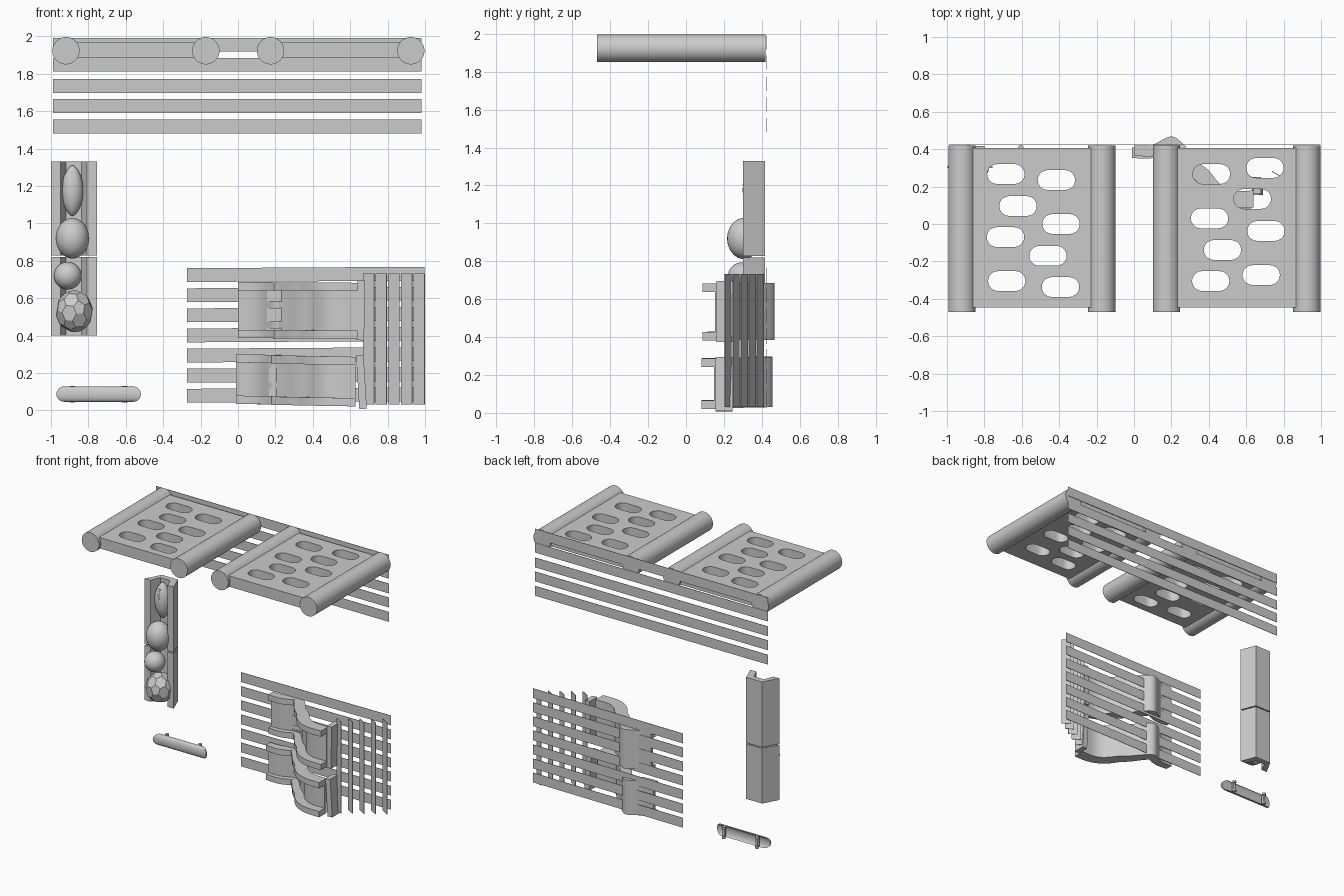
import bpy, bmesh, math
from mathutils import Matrix, Vector

cube = bpy.data.objects.get("Cube")
if cube:
    bpy.data.objects.remove(cube, do_unlink=True)

grey = bpy.data.materials.new("plain_grey")
grey.use_nodes = True
colour = (0.6, 0.6, 0.6, 1)
grey.diffuse_color = colour
grey.node_tree.nodes["Principled BSDF"].inputs["Base Color"].default_value = colour
made = []


def add_mesh(name, mesh):
    mesh.materials.clear()
    mesh.materials.append(grey)
    ob = bpy.data.objects.new(name, mesh)
    bpy.context.collection.objects.link(ob)
    made.append(ob)
    return ob


def from_bmesh(name, bm):
    bmesh.ops.recalc_face_normals(bm, faces=bm.faces)
    mesh = bpy.data.meshes.new(name)
    bm.to_mesh(mesh)
    bm.free()
    return add_mesh(name, mesh)


def box(name, lo, hi, turn=None):
    lo, hi = Vector(lo), Vector(hi)
    size = hi - lo
    bm = bmesh.new()
    bmesh.ops.create_cube(bm, size=1)
    m = Matrix.Translation((lo + hi) / 2)
    if turn:
        m = m @ turn
    bm.transform(m @ Matrix.Diagonal((*size, 1)))
    return from_bmesh(name, bm)


def cylinder_y(name, x, z, r, y0, y1, sides=48):
    bm = bmesh.new()
    bmesh.ops.create_cone(bm, cap_ends=True, segments=sides, radius1=r, radius2=r, depth=y1 - y0)
    bm.transform(Matrix.Translation((x, (y0 + y1) / 2, z)) @ Matrix.Rotation(math.pi / 2, 4, 'X'))
    return from_bmesh(name, bm)


def stadium(cx, cy, half, r, n=10):
    pts = []
    for side, start in ((1, -90), (-1, 90)):
        for i in range(n + 1):
            a = math.radians(start + 180 * i / n)
            pts.append((cx + side * (half - r) + r * math.cos(a), cy + r * math.sin(a)))
    return pts


def prism(name, loops, depth, matrix):
    """Filled outline with holes, given thickness, then placed."""
    cu = bpy.data.curves.new(name, 'CURVE')
    cu.dimensions, cu.fill_mode, cu.extrude = '2D', 'BOTH', depth / 2
    for loop in loops:
        sp = cu.splines.new('POLY')
        sp.points.add(len(loop) - 1)
        for p, (x, y) in zip(sp.points, loop):
            p.co = (x, y, 0, 1)
        sp.use_cyclic_u = True
    tmp = bpy.data.objects.new(name + "_outline", cu)
    bpy.context.collection.objects.link(tmp)
    dg = bpy.context.evaluated_depsgraph_get()
    mesh = bpy.data.meshes.new_from_object(tmp.evaluated_get(dg))
    bpy.data.objects.remove(tmp, do_unlink=True)
    bm = bmesh.new()
    bm.from_mesh(mesh)
    bmesh.ops.remove_doubles(bm, verts=bm.verts, dist=1e-5)
    bm.transform(matrix)
    return from_bmesh(name, bm)


# Roof panels with slots, and a roller on each side
slots = {
    "left": [(-.685, .267), (-.415, .235), (-.62, .096), (-.39, 0), (-.687, -.07),
             (-.46, -.17), (-.68, -.305), (-.393, -.337)],
    "right": [(.414, .267), (.70, .30), (.633, .134), (.404, .03), (.706, -.037),
              (.473, -.139), (.41, -.305), (.68, -.273)]}
for side, x0, x1 in (("left", -.92, -.172), ("right", .174, .924)):
    edge = [(x0, -.447), (x1, -.447), (x1, .406), (x0, .406)]
    holes = [stadium(x, y, .1, .053) for x, y in slots[side]]
    prism(f"roof_panel_{side}", [edge] + holes, .083, Matrix.Translation((0, 0, 1.925)))
    for end, x in (("outer", x0), ("inner", x1)):
        cylinder_y(f"roof_roller_{side}_{end}", x, 1.923, .073, -.47, .42)

# Upper and lower wall slats
for i, z in enumerate((1.955, 1.848, 1.735, 1.628, 1.518)):
    box(f"upper_slat_{i}", (-.99, .423, z - .037), (.98, .426, z + .037))
tilt = Matrix.Rotation(-.006, 4, 'Y')
for i in range(7):
    z = .727 - .1075 * i
    box(f"lower_slat_{i}", (-.272, .423, z - .037), (.998, .426, z + .037), tilt)

# Staggered upright louvres
for i in range(5):
    x, y = .699 + .0675 * i, .222 + .0425 * i
    box(f"louvre_{i}", (x - .034, y - .002, .032), (x + .034, y + .002, .732),
        Matrix.Rotation(-.53, 4, 'Z'))


def smooth_path(pts, steps=6):
    pts = [Vector(p) for p in pts]
    ext = [2 * pts[0] - pts[1]] + pts + [2 * pts[-1] - pts[-2]]
    out = []
    for a, b, c, d in zip(ext, ext[1:], ext[2:], ext[3:]):
        for s in range(steps):
            t = s / steps
            out.append(.5 * (2 * b + (c - a) * t + (2 * a - 5 * b + 4 * c - d) * t * t
                             + (3 * b - a - 3 * c + d) * t ** 3))
    return out + [pts[-1]]


def slide(name, pts, z0, z1, slope):
    """Wavy channel, open to the front, with a raised rail on each edge."""
    path = smooth_path(pts)
    rail = .044
    bm = bmesh.new()
    rings = []
    for i, p in enumerate(path):
        t = (path[min(i + 1, len(path) - 1)] - path[max(i - 1, 0)]).normalized()
        front = Vector((t.y, -t.x))
        f = i / (len(path) - 1)
        deep, web = .055 + .035 * min(1, f * 1.5), .025
        sec = [(0, z0), (deep, z0), (deep, z0 + rail), (web, z0 + rail),
               (web, z1 - rail), (deep, z1 - rail), (deep, z1), (0, z1)]
        ring = []
        for d, z in sec:
            q = p + front * d
            ring.append(bm.verts.new((q.x, q.y, z + slope * p.x)))
        rings.append(ring)
    for a, b in zip(rings, rings[1:]):
        for j in range(len(a)):
            k = (j + 1) % len(a)
            bm.faces.new((a[j], a[k], b[k], b[j]))
    bm.faces.new(rings[0])
    bm.faces.new(rings[-1])
    from_bmesh(name, bm)


wave = [(0, .42), (.1, .425), (.2, .468), (.27, .42), (.34, .335), (.4, .285),
        (.46, .215), (.53, .18), (.64, .178)]
slide("upper_slide", wave, .387, .686, -.006)
slide("lower_slide", [(x - .012, y - (.012 if x < .3 else .005)) for x, y in wave], .035, .3, -.022)
box("upper_slide_end", (.637, .16, .375), (.677, .25, .695), Matrix.Rotation(.02, 4, 'Y'))
box("lower_slide_end", (.64, .155, .008), (.68, .245, .295), Matrix.Rotation(-.06, 4, 'Y'))

# Two stacked lengths of ball rack
rack = [(-1, .3), (-.95, .3), (-.92, .375), (-.838, .375), (-.806, .3), (-.755, .3),
        (-.8, .417), (-.935, .417)]
for name, z0, z1 in (("lower_rack", .4, .821), ("upper_rack", .829, 1.33)):
    prism(name, [rack], z1 - z0, Matrix.Translation((0, 0, (z0 + z1) / 2)))


# Balls in the rack
def ball(name, centre, radii, point=0):
    bm = bmesh.new()
    bmesh.ops.create_uvsphere(bm, u_segments=32, v_segments=20, radius=1)
    for v in bm.verts:
        k = 1 - point * abs(v.co.z) ** 3
        v.co.x *= k
        v.co.y *= k
    bm.transform(Matrix.Translation(centre) @ Matrix.Diagonal((*radii, 1)))
    from_bmesh(name, bm)


ball("pointed_ball", (-.885, .355, 1.175), (.058, .056, .135), .25)
ball("oval_ball", (-.885, .305, .92), (.088, .088, .108))
ball("round_ball", (-.91, .295, .72), (.074, .074, .074))
for i in range(5):
    z = 1.205 + .016 * i
    y = .355 - .056 * math.sqrt(1 - ((z - 1.175) / .135) ** 2)
    box(f"ball_lace_{i}", (-.893, y - .002, z - .002), (-.877, y + .006, z + .002))

bm = bmesh.new()
bmesh.ops.create_icosphere(bm, subdivisions=1, radius=1)
bmesh.ops.bevel(bm, geom=bm.verts[:], offset=100 / 3, offset_type='PERCENT', segments=1,
                affect='VERTICES')
for v in bm.verts:
    v.co.normalize()
bm.transform(Matrix.Translation((-.875, .305, .53)) @ Matrix.Diagonal((.1, .1, .113, 1))
             @ Matrix.Rotation(.3, 4, 'X'))
from_bmesh("panelled_ball", bm)

# Skateboard hung on the wall, with kicked ends, axles and wheels
stand = Matrix.Translation((-.745, .385, .087)) @ Matrix.Rotation(math.pi / 2, 4, 'X')
board = prism("board_deck", [stadium(0, 0, .226, .041)], .012, stand)
for v in board.data.vertices:
    v.co.y -= .5 * max(0, abs(v.co.x + .745) - .18)
for side, x in (("left", -.885), ("right", -.605)):
    box(f"board_axle_{side}", (x - .008, .39, .05), (x + .008, .41, .124))
    for end, z in (("low", .051), ("high", .123)):
        bm = bmesh.new()
        bmesh.ops.create_cone(bm, cap_ends=True, segments=16, radius1=.014, radius2=.014, depth=.016)
        bm.transform(Matrix.Translation((x, .408, z)))
        from_bmesh(f"board_wheel_{side}_{end}", bm)

# Smooth round surfaces, keep corners crisp
bpy.ops.object.select_all(action='DESELECT')
for ob in made:
    ob.select_set(True)
bpy.context.view_layer.objects.active = made[0]
bpy.ops.object.shade_smooth_by_angle(angle=math.radians(30))
